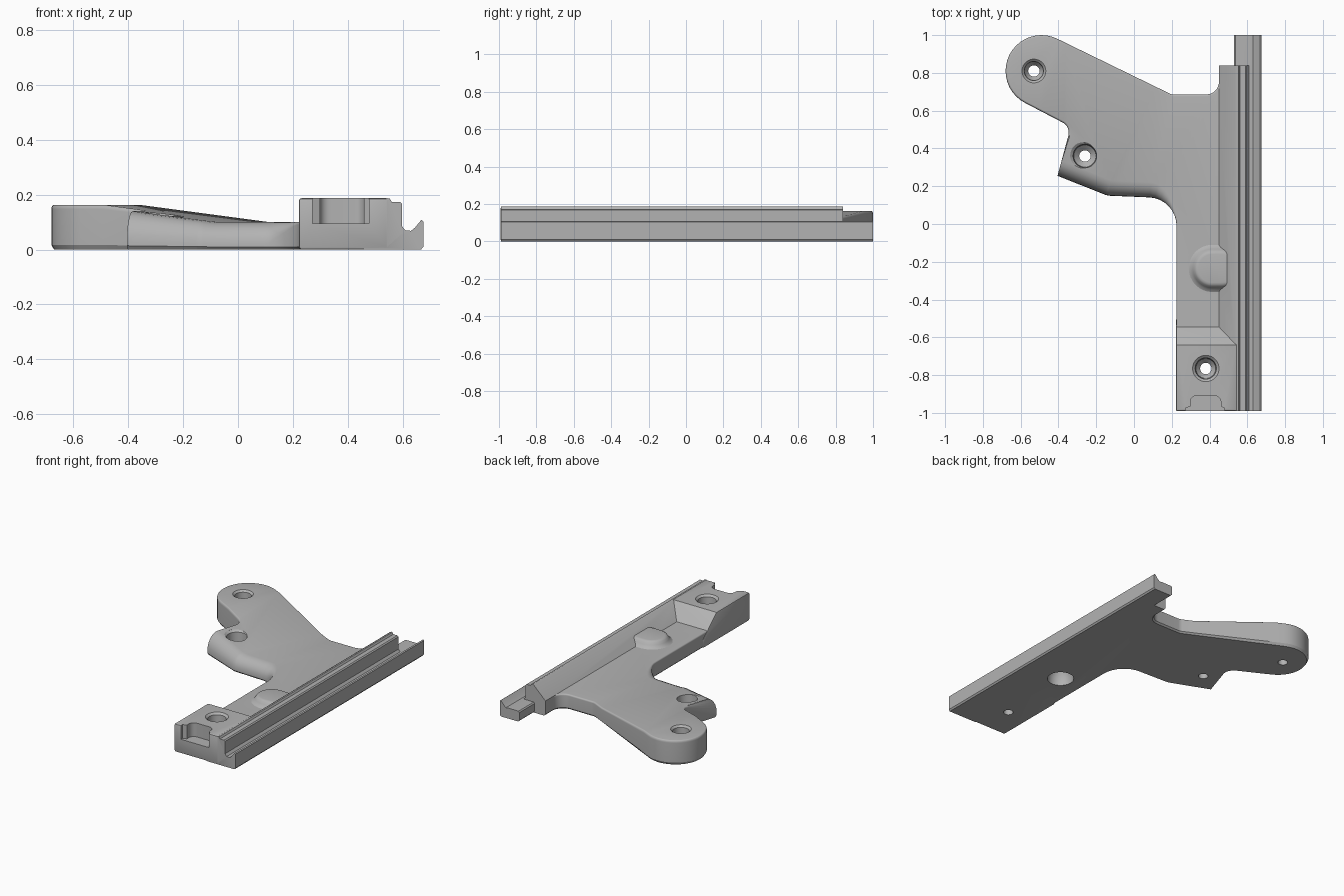
import bpy, bmesh, math
from mathutils import Vector

cube = bpy.data.objects.get("Cube")
if cube:
    bpy.data.objects.remove(cube, do_unlink=True)

grey = bpy.data.materials.new("satin grey")
grey.use_nodes = True
colour = (0.45, 0.45, 0.45, 1)
grey.diffuse_color = colour
grey.node_tree.nodes["Principled BSDF"].inputs["Base Color"].default_value = colour


def loft(name, rings, shape=None):
    """Skin equal-length rings, cap both ends, optionally reshape the mesh."""
    bm = bmesh.new()
    loops = [[bm.verts.new(p) for p in ring] for ring in rings]
    n = len(loops[0])
    for a, b in zip(loops, loops[1:]):
        for i in range(n):
            j = (i + 1) % n
            bm.faces.new((a[i], a[j], b[j], b[i]))
    bm.faces.new(loops[0][::-1])
    bm.faces.new(loops[-1])
    if shape:
        shape(bm)
    bmesh.ops.recalc_face_normals(bm, faces=bm.faces)
    mesh = bpy.data.meshes.new(name)
    bm.to_mesh(mesh)
    bm.free()
    mesh.materials.append(grey)
    obj = bpy.data.objects.new(name, mesh)
    bpy.context.collection.objects.link(obj)
    return obj


def along_y(name, profile, y0, y1):
    return loft(name, [[(x, y, z) for x, z in profile] for y in (y0, y1)])


def circle(x, y, z, r, n=40, stretch=0):
    pts = []
    for i in range(n):
        a = math.tau * (i + 0.5) / n
        pts.append((x + r * math.cos(a) + (stretch if math.cos(a) > 0 else 0), y + r * math.sin(a), z))
    return pts


def rounded(corners, steps=8):
    """Polygon from (x, y, radius) corners with arcs at each corner."""
    out = []
    for i, (x, y, r) in enumerate(corners):
        p = Vector((x, y))
        if r == 0:
            out.append(p)
            continue
        a = (Vector(corners[i - 1][:2]) - p).normalized()
        b = (Vector(corners[(i + 1) % len(corners)][:2]) - p).normalized()
        half = a.angle(b) / 2
        centre = p + (a + b).normalized() * (r / math.sin(half))
        start = p + a * (r / math.tan(half)) - centre
        end = p + b * (r / math.tan(half)) - centre
        sweep = start.angle_signed(end)
        for k in range(steps + 1):
            t = -sweep * k / steps
            c, s = math.cos(t), math.sin(t)
            out.append(centre + Vector((c * start.x - s * start.y, s * start.x + c * start.y)))
    return out


def apply(obj, kind, **settings):
    mod = obj.modifiers.new(kind.title(), kind)
    for key, value in settings.items():
        setattr(mod, key, value)
    bpy.context.view_layer.objects.active = obj
    bpy.ops.object.modifier_apply(modifier=mod.name)


def combine(obj, other, operation):
    apply(obj, "BOOLEAN", operation=operation, solver="EXACT", object=other)
    bpy.data.objects.remove(other, do_unlink=True)


# Plate outline: rail floor, angled arm with round end, and side lobe
FLOOR = 0.1
arm_end = [(-0.49 + 0.19 * math.cos(math.radians(a)), 0.81 + 0.19 * math.sin(math.radians(a)), 0)
           for a in range(63, 244, 9)]
lobe_tip = Vector((-0.405, 0.255))
outline = rounded([(0.5, -0.975, 0), (0.5, 0.83, 0), (0.45, 0.83, 0), (0.45, 0.685, 0.07),
                   (0.2, 0.685, 0.06)] + arm_end +
                  [(-0.335, 0.515, 0.06), (*lobe_tip, 0), (-0.14, 0.15, 0.08),
                   (0.225, 0.135, 0.15), (0.225, -0.975, 0)])


def inset_direction(i):
    p = outline[i]
    before = (p - outline[i - 1]).normalized()
    after = (outline[(i + 1) % len(outline)] - p).normalized()
    if (p - lobe_tip).length < 0.001:
        return -before                       # stay in the lobe's end wall
    n1, n2 = Vector((-before.y, before.x)), Vector((-after.y, after.x))
    return (n1 + n2) / (1 + n1.dot(n2))


def edge_round(p):
    """Broad fillet along the front of the lobe, narrow elsewhere."""
    if p.y < 0.27 and p.y > -0.1 and p.x < 0.23:
        return 0.08 * min(1, max(0.12, (0.225 - p.x) / 0.12))
    return 0.01


def plate_ring(inset, z):
    ring = []
    for i, p in enumerate(outline):
        w = edge_round(p)
        q = p + inset_direction(i) * inset(w)
        ring.append((q.x, q.y, z(w)))
    return ring


rings = [plate_ring(lambda w: 0.01, lambda w: 0), plate_ring(lambda w: 0, lambda w: 0.01)]
for k in range(7):
    a = math.pi / 2 * k / 6
    rings.append(plate_ring(lambda w: w * (1 - math.cos(a)), lambda w: FLOOR - w * (1 - math.sin(a))))


def raise_arm(bm):
    """Crease the top twice and ramp it up toward the arm's end."""
    low, high, lean = -0.16, -0.72, 0.38
    for s in (low, high):
        bmesh.ops.bisect_plane(bm, geom=bm.verts[:] + bm.edges[:] + bm.faces[:], dist=1e-5,
                               plane_co=(s, 0, 0), plane_no=(1, -lean, 0))
    for v in bm.verts:
        t = (v.co.x - lean * v.co.y - low) / (high - low)
        v.co.z *= 1 + 0.63 * min(1, max(0, t))


body = loft("mounting_bracket", rings, raise_arm)

# Long rail with sloped ridge, stepped top, groove and outer lip
lip = [(0.61, 0.07), (0.63, 0.068), (0.645, 0.08), (0.668, 0.108), (0.675, 0.103), (0.675, 0.01), (0.667, 0)]
ridge = along_y("rail_ridge", [(0.46, 0), (0.45, 0.01), (0.45, 0.1), (0.535, 0.182), (0.545, 0.187), (0.553, 0.186),
                               (0.56, 0.174), (0.59, 0.174), (0.597, 0.167), (0.597, 0.085)] + lip, -0.99, 0.84)
tongue = along_y("rail_tongue", [(0.54, 0), (0.53, 0.01), (0.53, 0.062), (0.537, 0.07)] + lip, 0.8, 1.0)

# Front block with a sloped back, falling to the pocket floor
side = [(-0.991, 0), (-0.991, 0.187), (-0.64, 0.187), (-0.545, 0.1), (-0.5, 0.06), (-0.5, 0)]
block = loft("front_block", [[(x, y, z) for y, z in side] for x in (0.222, 0.55)])
apply(block, "BEVEL", width=0.009, segments=2, limit_method="ANGLE", angle_limit=math.radians(50))

# Rounded boss in the pocket
boss = loft("pocket_boss", [circle(0.415, -0.235, z, r, stretch=0.045) for z, r in
                            ((0.06, 0.125), (0.1, 0.125), (0.107, 0.113), (0.12, 0.103),
                             (0.134, 0.094), (0.14, 0.085), (0.142, 0.075))])
for part in (ridge, tongue, block, boss):
    combine(body, part, "UNION")

# Countersunk screw holes
for x, y, radius, top in ((-0.53, 0.81, 0.063, 0.163), (-0.26, 0.36, 0.078, 0.135), (0.38, -0.765, 0.07, 0.187)):
    steps = ((-0.1, 0.03), (top - 0.1, 0.03), (top - 0.075, radius * 0.75),
             (top - 0.012, radius * 0.8), (top, radius), (0.3, radius))
    combine(body, loft("screw_hole", [circle(x, y, z, r) for z, r in steps]), "DIFFERENCE")

# Cavity beneath the boss
combine(body, loft("boss_cavity", [circle(0.4, -0.235, z, r) for z, r in
                                   ((-0.05, 0.085), (0.05, 0.08), (0.085, 0.06), (0.1, 0.03))]), "DIFFERENCE")

# Notch in the front end
notch = rounded([(0.272, -1.05, 0), (0.478, -1.05, 0), (0.478, -0.975, 0), (0.46, -0.965, 0),
                 (0.46, -0.908, 0.035), (0.298, -0.908, 0.035), (0.298, -0.965, 0), (0.272, -0.975, 0)])
combine(body, loft("end_notch", [[(p.x, p.y, z) for p in notch] for z in (0.095, 0.3)]), "DIFFERENCE")

bpy.ops.object.select_all(action="DESELECT")
body.select_set(True)
bpy.context.view_layer.objects.active = body
bpy.ops.object.shade_smooth_by_angle(angle=math.radians(30))
